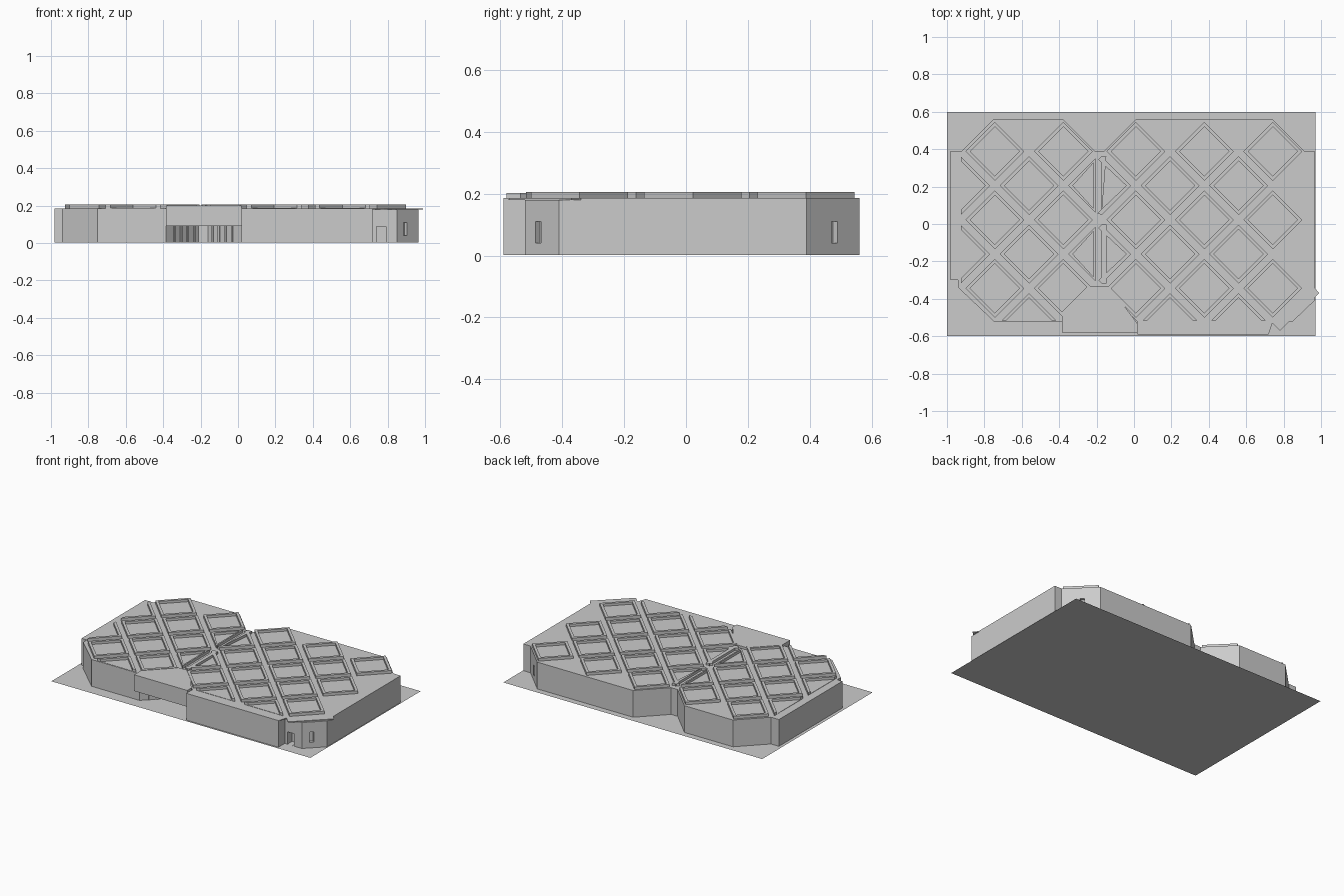
import bpy, bmesh, math
from mathutils import Vector

cube = bpy.data.objects.get("Cube")
if cube:
    bpy.data.objects.remove(cube, do_unlink=True)

grey = bpy.data.materials.new("plain_grey")
grey.use_nodes = True
grey.diffuse_color = (0.6, 0.6, 0.6, 1)
grey.node_tree.nodes["Principled BSDF"].inputs["Base Color"].default_value = (0.6, 0.6, 0.6, 1)


def finish(name, bm):
    bmesh.ops.recalc_face_normals(bm, faces=bm.faces)
    mesh = bpy.data.meshes.new(name)
    bm.to_mesh(mesh)
    bm.free()
    mesh.materials.append(grey)
    obj = bpy.data.objects.new(name, mesh)
    bpy.context.collection.objects.link(obj)
    return obj


def raise_face(bm, face, height):
    """Extrude a face upward, keeping the bottom, and return the top face."""
    ext = bmesh.ops.extrude_face_region(bm, geom=[face], use_keep_orig=True)["geom"]
    bmesh.ops.translate(bm, vec=(0, 0, height),
                        verts=[v for v in ext if isinstance(v, bmesh.types.BMVert)])
    return [f for f in ext if isinstance(f, bmesh.types.BMFace)][0]


def prism(name, outline, z0, z1):
    bm = bmesh.new()
    face = bm.faces.new([bm.verts.new((x, y, z0)) for x, y in outline])
    raise_face(bm, face, z1 - z0)
    return finish(name, bm)


def box(name, centre, size, turn=0):
    bm = bmesh.new()
    bmesh.ops.create_cube(bm, size=1)
    bmesh.ops.scale(bm, vec=size, verts=bm.verts)
    obj = finish(name, bm)
    obj.location = centre
    obj.rotation_euler.z = math.radians(turn)
    return obj


def cut(target, cutter):
    mod = target.modifiers.new(cutter.name, 'BOOLEAN')
    mod.operation = 'DIFFERENCE'
    mod.object = cutter
    cutter.hide_render = True
    cutter.hide_viewport = True
    cutter.display_type = 'WIRE'


# Ground sheet
bm = bmesh.new()
bm.faces.new([bm.verts.new(p) for p in ((-1, -.6, 0), (.97, -.6, 0), (.97, .6, 0), (-1, .6, 0))])
ground = finish("ground_sheet", bm)

# Shared back and left edge of the footprint, then the walls and the roof
back_edge = [(.965, .39), (.91, .39), (.74, .56), (.01, .56), (-.16, .39), (-.21, .39),
             (-.38, .56), (-.75, .56), (-.92, .39), (-.98, .39), (-.98, -.3), (-.94, -.3),
             (-.94, -.34), (-.75, -.52), (-.385, -.52), (-.21, -.345), (-.16, -.345),
             (.02, -.525), (.02, -.59), (.72, -.59)]
walls = prism("walls", back_edge + [(.72, -.52), (.85, -.52), (.965, -.41)], 0.002, 0.18)
prism("roof", back_edge + [(.74, -.53), (.78, -.57), (.99, -.37), (.965, -.34)], 0.18, 0.186)

# Door opening and narrow windows in the corner walls
cut(walls, box("door_cutter", (.765, -.52, .045), (.05, .1, .085)))
cut(walls, box("front_window_cutter", (.895, -.477, .075), (.026, .04, .07), 45))
cut(walls, box("back_window_cutter", (.82, .48, .075), (.026, .04, .07), -45))

# Entrance canopy over the front notch, with its posts
prism("canopy", [(-.385, -.58), (.02, -.58), (.02, -.535), (-.13, -.335),
                 (-.25, -.335), (-.385, -.47)], 0.09, 0.202)
for i in range(4):
    for side in (-1, 1):
        offset = .05 + i * .035
        box("entrance_post", (-.185 + side * offset, -.37 - i * .035, .047),
            (.012, .012, .09), 45)


# Raised roof cells: diamond rims with a sunk panel
def roof_cell(cx, cy, x_min, x_max, joint_min, joint_max):
    r, base, rim = .157, .185, .025
    bm = bmesh.new()
    bm.faces.new([bm.verts.new((cx + a * r, cy + b * r, base))
                  for a, b in ((1, 0), (0, 1), (-1, 0), (0, -1))])

    def trim(point, normal):
        res = bmesh.ops.bisect_plane(bm, geom=bm.verts[:] + bm.edges[:] + bm.faces[:],
                                     plane_co=Vector(point), plane_no=Vector(normal),
                                     clear_outer=True)
        return [e for e in res["geom_cut"] if isinstance(e, bmesh.types.BMEdge)]

    # joint between the two wings closes the rim
    if joint_min:
        trim((x_min, 0, 0), (-1, 0, 0))
    if joint_max:
        trim((x_max, 0, 0), (1, 0, 0))
    bm.faces.ensure_lookup_table()
    top = raise_face(bm, bm.faces[0], .02)
    bmesh.ops.inset_individual(bm, faces=[top], thickness=rim)
    panel = bmesh.ops.extrude_discrete_faces(bm, faces=[top])["faces"][0]
    bmesh.ops.translate(bm, vec=(0, 0, -.017), verts=panel.verts)
    # outer edges of the roof cut through the rim
    cuts = [((0, -.517, 0), (0, -1, 0))]
    if not joint_min:
        cuts.append(((x_min, 0, 0), (-1, 0, 0)))
    for point, normal in cuts:
        edges = [e for e in trim(point, normal) if e.is_boundary]
        if edges:
            bmesh.ops.holes_fill(bm, edges=edges, sides=0)
    finish("roof_cell", bm)


pitch = .183
wings = [  # first column, number of columns, x limits, which side has the joint
    (-.927, 5, -.925, -.207, False, True),
    (-.173, 6, -.173, .95, True, False),
]
for x0, columns, lo, hi, j_lo, j_hi in wings:
    for row in range(6):
        for col in range(columns):
            if (row + col) % 2 == 1:
                x, y = x0 + col * pitch, .388 - row * pitch
                corner = row == 5 and col in (0, columns - 1) and columns == 5
                if not corner and not (row == 5 and col == 0):
                    roof_cell(x, y, lo, hi, j_lo, j_hi)
